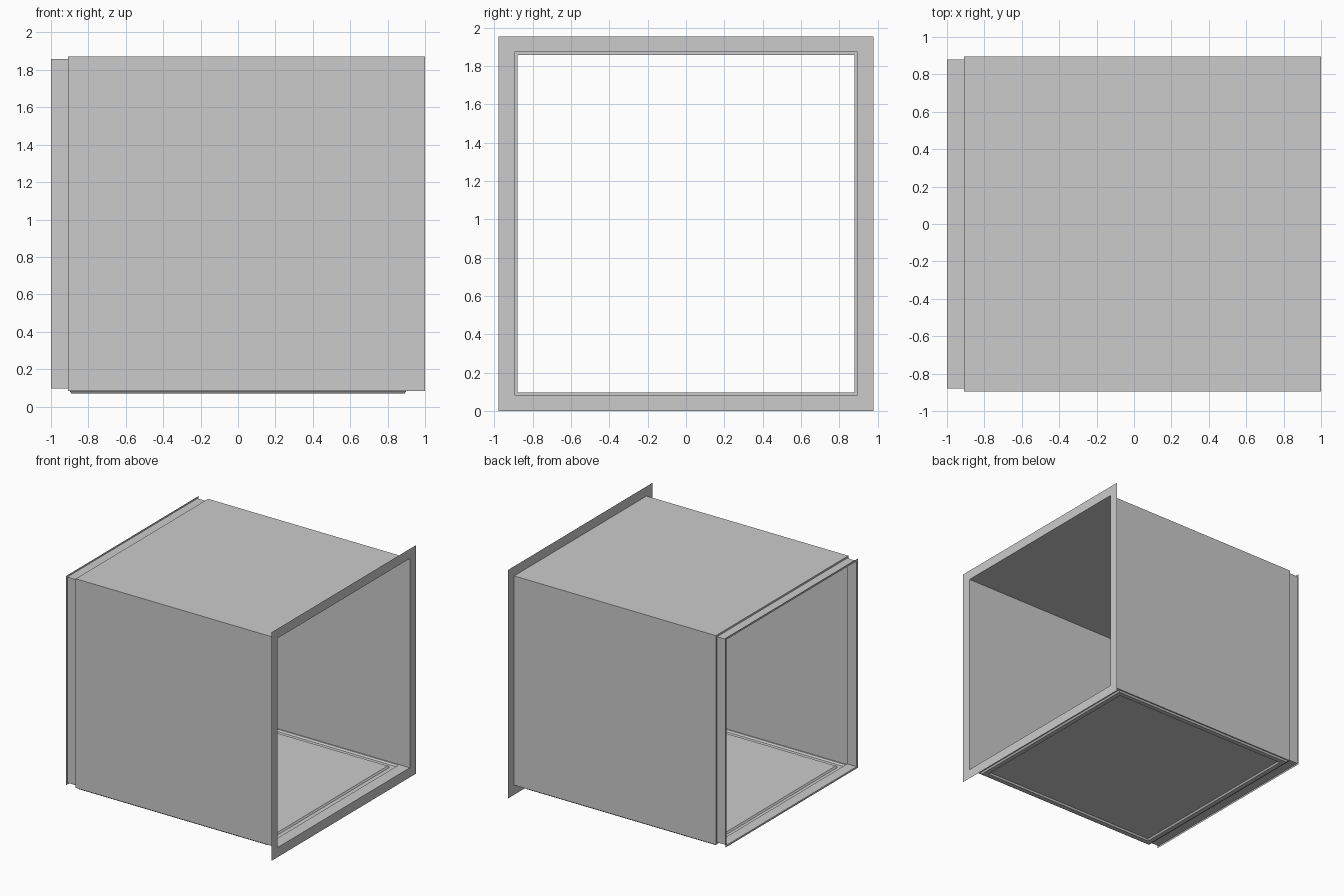
import bpy, bmesh

if "Cube" in bpy.data.objects:
    bpy.data.objects.remove(bpy.data.objects["Cube"])

ZC = 0.9775          # centre height of the duct
HALF = 0.895         # half width of the main duct


def make_object(name, bm):
    bmesh.ops.remove_doubles(bm, verts=bm.verts, dist=1e-5)
    me = bpy.data.meshes.new(name)
    bm.to_mesh(me)
    bm.free()
    ob = bpy.data.objects.new(name, me)
    bpy.context.collection.objects.link(ob)
    return ob


def skin(bm, loops, skip=()):
    """Join successive four-point loops; skip holds (segment, side) pairs."""
    rings = [[bm.verts.new(p) for p in loop] for loop in loops]
    for i, (a, b) in enumerate(zip(rings, rings[1:])):
        for k in range(4):
            if (i, k) not in skip:
                n = (k + 1) % 4
                bm.faces.new((a[k], a[n], b[n], b[k]))
    return rings


def square_x(x, h):
    # side 0 is the bottom edge
    return [(x, -h, ZC - h), (x, h, ZC - h), (x, h, ZC + h), (x, -h, ZC + h)]


def rect_z(x0, x1, hy, z):
    return [(x0, -hy, z), (x0, hy, z), (x1, hy, z), (x1, -hy, z)]


# Sheet shell: wide flange, walls, stepped spigot and small end rim
bm = bmesh.new()
profile = [(1.0, ZC), (1.0, HALF), (-0.91, HALF),
           (-0.91, 0.88), (-1.0, 0.88), (-1.0, HALF)]
skin(bm, [square_x(x, h) for x, h in profile], skip={(1, 0)})
make_object("duct_shell", bm)

# Bottom panel with a pressed stiffening bead around its edge
bm = bmesh.new()
z = ZC - HALF
loops = [rect_z(-0.91, 1.0, HALF, z)]
for inset, depth in [(0, 0), (0.01, 0.014), (0.05, 0.014), (0.06, 0)]:
    hx = 0.9 - inset
    loops.append(rect_z(-hx, hx, 0.885 - inset, z - depth))
rings = skin(bm, loops)
bm.faces.new(rings[-1])
make_object("bottom_panel", bm)
